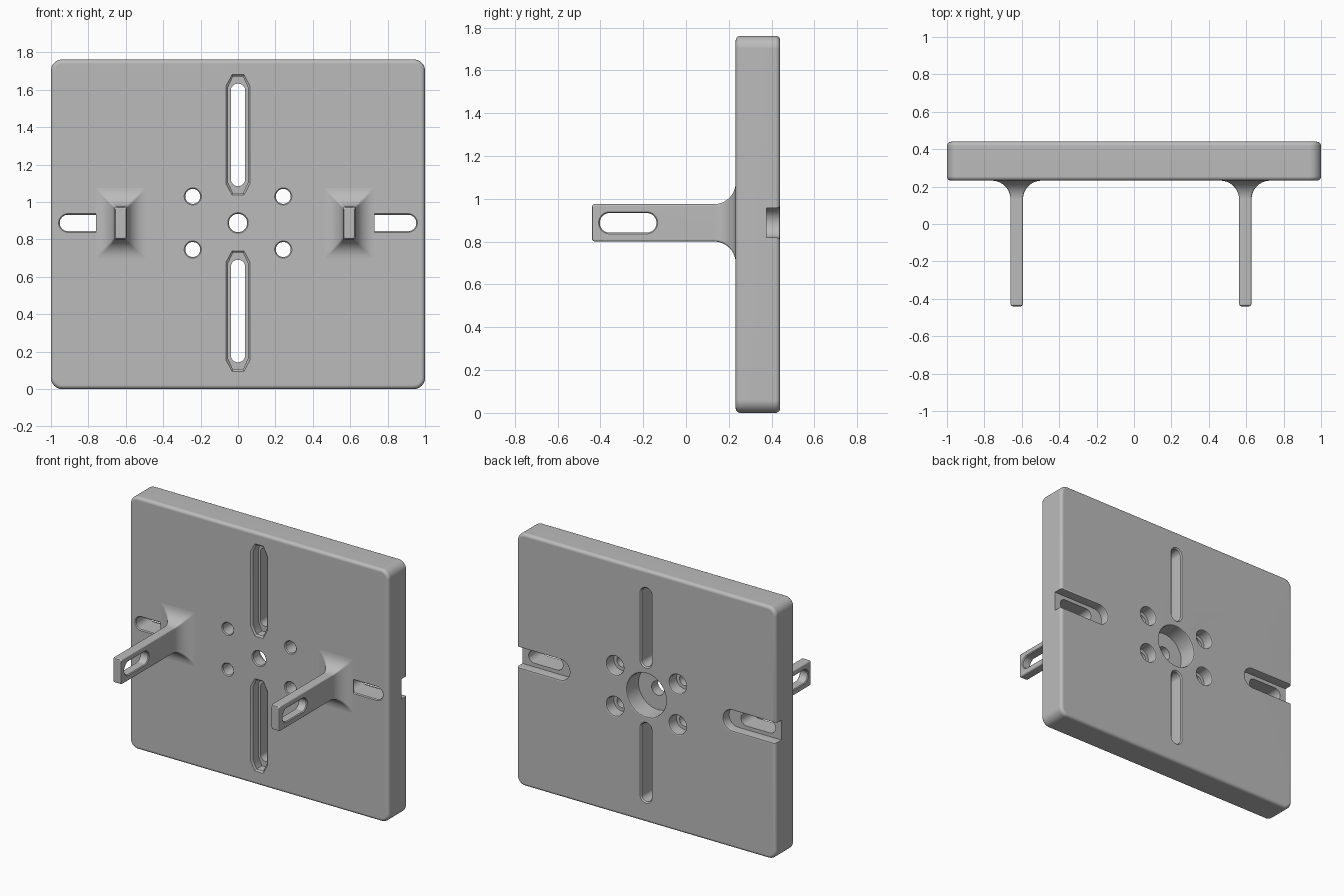
import bpy, bmesh, math
from mathutils import Vector

if "Cube" in bpy.data.objects:
    bpy.data.objects.remove(bpy.data.objects["Cube"])

FRONT, BACK, MID, TOP = 0.232, 0.44, 0.888, 1.762
grey = bpy.data.materials.new("light_grey")
grey.use_nodes = True
grey.diffuse_color = (0.5, 0.5, 0.5, 1)
grey.node_tree.nodes["Principled BSDF"].inputs["Base Color"].default_value = (0.5, 0.5, 0.5, 1)


def make_object(name, bm):
    bmesh.ops.recalc_face_normals(bm, faces=bm.faces)
    mesh = bpy.data.meshes.new(name)
    bm.to_mesh(mesh)
    bm.free()
    mesh.materials.append(grey)
    obj = bpy.data.objects.new(name, mesh)
    bpy.context.collection.objects.link(obj)
    return obj


def loft(name, rings):
    """Closed solid through rings of matching point counts."""
    bm = bmesh.new()
    loops = [[bm.verts.new(p) for p in ring] for ring in rings]
    n = len(loops[0])
    for a, b in zip(loops, loops[1:]):
        for i in range(n):
            j = (i + 1) % n
            bm.faces.new((a[i], a[j], b[j], b[i]))
    bm.faces.new(loops[0])
    bm.faces.new(loops[-1])
    return make_object(name, bm)


def stadium(lo, hi, r, steps=14):
    """Slot outline between two arc centres; a circle when they coincide."""
    half = [math.pi * (i + 0.5) / steps - math.pi / 2 for i in range(steps)]
    return ([(hi + r * math.cos(a), r * math.sin(a)) for a in half]
            + [(lo - r * math.cos(a), -r * math.sin(a)) for a in half])


def apply_modifier(obj, kind, **settings):
    mod = obj.modifiers.new(kind.title(), kind)
    for key, value in settings.items():
        setattr(mod, key, value)
    bpy.context.view_layer.objects.active = obj
    bpy.ops.object.modifier_apply(modifier=mod.name)


def cut(target, cutter):
    cutter.hide_render = True
    apply_modifier(target, "BOOLEAN", operation="DIFFERENCE", solver="EXACT", object=cutter)
    bpy.data.objects.remove(cutter)


def finish(obj):
    bpy.ops.object.select_all(action="DESELECT")
    obj.select_set(True)
    bpy.context.view_layer.objects.active = obj
    bpy.ops.object.shade_smooth_by_angle(angle=math.radians(35))
    mod = obj.modifiers.new("Weighted", "WEIGHTED_NORMAL")
    mod.keep_sharp = True


# Back plate with rounded corners and softened rims
bm = bmesh.new()
bmesh.ops.create_cube(bm, size=1)
for v in bm.verts:
    v.co = Vector((v.co.x * 2, v.co.y * (BACK - FRONT) + (BACK + FRONT) / 2, (v.co.z + 0.5) * TOP))
upright = [e for e in bm.edges if abs(e.verts[0].co.y - e.verts[1].co.y) > 0.1]
bmesh.ops.bevel(bm, geom=upright, offset=0.06, segments=8, profile=0.5, affect="EDGES")
plate = make_object("mounting_plate", bm)
apply_modifier(plate, "BEVEL", width=0.022, segments=5, limit_method="ANGLE",
               angle_limit=math.radians(60))


def cut_slot(levels, centre=(0, MID), vertical=False):
    """levels: (y, low centre, high centre, radius) from front to back."""
    rings = []
    for y, lo, hi, r in levels:
        rings.append([(centre[0] + (v if vertical else u), y, centre[1] + (u if vertical else v))
                      for u, v in stadium(lo, hi, r)])
    cut(plate, loft("slot_cutter", rings))


def stepped_hole(x, z, r, bore, depth, rim):
    """Round hole with a counterbore at the back and soft rims."""
    cut_slot([(FRONT - 0.02, 0, 0, r + 0.006), (FRONT, 0, 0, r + 0.006), (FRONT + 0.006, 0, 0, r),
              (BACK - depth, 0, 0, r), (BACK - depth, 0, 0, bore), (BACK - rim, 0, 0, bore),
              (BACK - rim / 3, 0, 0, bore + rim / 3), (BACK, 0, 0, bore + rim),
              (BACK + 0.02, 0, 0, bore + rim)], (x, z))


# Centre bore and the four bolt holes around it
stepped_hole(0, MID, 0.049, 0.15, 0.13, 0.012)
for sx in (-1, 1):
    for sz in (-1, 1):
        stepped_hole(sx * 0.242, MID + sz * 0.142, 0.04, 0.064, 0.08, 0.012)

# Side slots with a wide channel open at the plate edge
for side in (-1, 1):
    def span(y, inner, outer, r):
        lo, hi = sorted((side * inner, side * outer))
        return (y, lo, hi, r)
    floor = BACK - 0.065
    cut_slot([span(FRONT - 0.02, 0.731, 0.909, 0.05), span(FRONT, 0.731, 0.909, 0.05),
              span(FRONT + 0.006, 0.731, 0.909, 0.044), span(floor, 0.731, 0.909, 0.044),
              span(floor, 0.665, 1.2, 0.07), span(BACK - 0.014, 0.665, 1.2, 0.07),
              span(BACK - 0.004, 0.665, 1.2, 0.074), span(BACK, 0.665, 1.2, 0.084),
              span(BACK + 0.02, 0.665, 1.2, 0.084)])


def octagon(y, half_w, half_h, zc):
    """Long pocket outline with clipped corners."""
    tip, shoulder = half_w * 0.5, half_h - 0.06
    quarter = [(half_w, shoulder), (tip, half_h)]
    pts = quarter + [(-x, z) for x, z in reversed(quarter)]
    pts += [(-x, -z) for x, z in pts]
    return [(x, y, zc + z) for x, z in pts]


# Upright slots, each with a clipped-corner pocket on the front
for side in (-1, 1):
    zc = MID + side * 0.471
    cut_slot([(FRONT - 0.02, -0.235, 0.235, 0.039), (BACK - 0.008, -0.235, 0.235, 0.039),
              (BACK, -0.235, 0.235, 0.047), (BACK + 0.02, -0.235, 0.235, 0.047)],
             (0, zc), vertical=True)
    cut(plate, loft("pocket_cutter", [
        octagon(FRONT - 0.02, 0.064, 0.322, zc), octagon(FRONT, 0.064, 0.322, zc),
        octagon(FRONT + 0.01, 0.054, 0.312, zc), octagon(FRONT + 0.07, 0.054, 0.312, zc)]))
finish(plate)


def rounded_rect(xc, y, grow, r=0.01):
    """Arm cross-section, grown outward by the given amount."""
    hw, hh = 0.0335 + grow, 0.0875 + grow
    ring = []
    for q, (sx, sz) in enumerate(((1, 1), (-1, 1), (-1, -1), (1, -1))):
        for k in range(4):
            a = math.pi / 2 * (q + k / 3)
            ring.append((xc + sx * (hw - r) + r * math.cos(a), y,
                         MID + sz * (hh - r) + r * math.sin(a)))
    return ring


# Slotted arms that flare out into the plate
TIP, FLARE = -0.44, 0.1
for name, xc in (("right_arm", -0.627), ("left_arm", 0.595)):
    levels = [(TIP, -0.012), (TIP + 0.003, -0.005), (TIP + 0.012, 0), (FRONT - FLARE, 0)]
    for k in range(1, 11):
        a = math.pi / 2 * k / 10
        levels.append((FRONT - FLARE + FLARE * math.sin(a), FLARE * (1 - math.cos(a))))
    levels.append((FRONT + 0.008, FLARE))
    arm = loft(name, [rounded_rect(xc, y, grow) for y, grow in levels])
    cut(arm, loft("arm_slot_cutter", [
        [(xc + dx, u, MID + v) for u, v in stadium(-0.357, -0.184, r)]
        for dx, r in ((-0.06, 0.052), (-0.034, 0.052), (-0.028, 0.046),
                      (0.028, 0.046), (0.034, 0.052), (0.06, 0.052))]))
    finish(arm)
